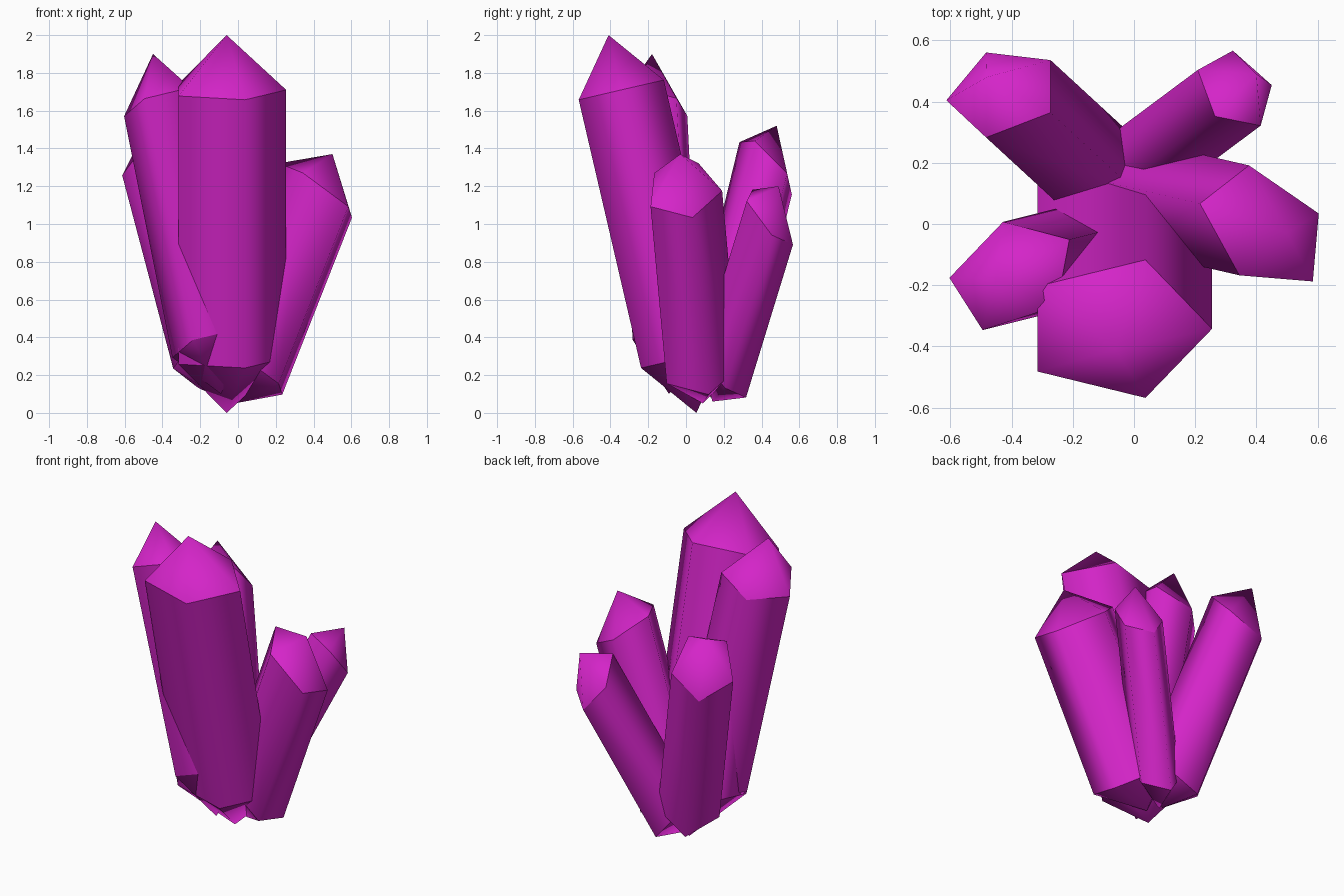
import bpy, bmesh, math
from mathutils import Vector, Matrix

cube = bpy.data.objects.get("Cube")
if cube:
    bpy.data.objects.remove(cube, do_unlink=True)

SIDES = 5
TIP = 0.145  # share of the length taken by each pointed end

magenta = bpy.data.materials.new("magenta_crystal")
magenta.use_nodes = True
color = (0.66, 0.018, 0.58, 1)
magenta.diffuse_color = color
magenta.node_tree.nodes["Principled BSDF"].inputs["Base Color"].default_value = color


def crystal(name, base, top, u, v):
    """Five-sided double-pointed prism from base to top; u and v span its section."""
    base, top, u, v = map(Vector, (base, top, u, v))
    axis = top - base
    bm = bmesh.new()
    rings = []
    for t in (TIP, 1 - TIP):
        ring = []
        for k in range(SIDES):
            a = math.tau * k / SIDES
            ring.append(bm.verts.new((math.cos(a), math.sin(a), t)))
        rings.append(ring)
    low, high = bm.verts.new((0, 0, 0)), bm.verts.new((0, 0, 1))
    for k in range(SIDES):
        n = (k + 1) % SIDES
        bm.faces.new((rings[0][k], rings[0][n], rings[1][n], rings[1][k]))
        bm.faces.new((low, rings[0][n], rings[0][k]))
        bm.faces.new((high, rings[1][k], rings[1][n]))
    # soft sides and tips, with a crisp rim between them
    for ring in rings:
        for k in range(SIDES):
            bm.edges.get((ring[k], ring[(k + 1) % SIDES])).smooth = False
    for f in bm.faces:
        f.smooth = True
    # lean and flatten the unit crystal into place
    place = Matrix((u, v, axis)).transposed().to_4x4()
    place.translation = base
    bm.transform(place)
    bmesh.ops.recalc_face_normals(bm, faces=bm.faces[:])
    mesh = bpy.data.meshes.new(name)
    bm.to_mesh(mesh)
    bm.free()
    mesh.materials.append(magenta)
    obj = bpy.data.objects.new(name, mesh)
    bpy.context.collection.objects.link(obj)
    return obj


crystal("front_crystal", (-0.06, 0.055, 0), (-0.06, -0.41, 2),
        (0.315, 0, 0), (0, 0.237, 0.055))
crystal("right_crystal", (-0.09, -0.09, 0.1), (-0.45, -0.18, 1.9),
        (-0.03, 0.174, -0.067), (0.206, 0.066, 0.05))
crystal("back_right_crystal", (-0.1, 0.13, 0.08), (-0.48, 0.48, 1.52),
        (-0.058, 0.131, -0.155), (0.179, 0.069, 0.006))
crystal("left_crystal", (-0.02, 0.09, 0.05), (0.5, -0.03, 1.37),
        (-0.049, 0.204, -0.003), (0.204, -0.017, -0.151))
crystal("back_left_crystal", (-0.07, 0.14, 0.06), (0.4, 0.49, 1.2),
        (-0.009, 0.127, -0.144), (0.127, -0.026, -0.051))
